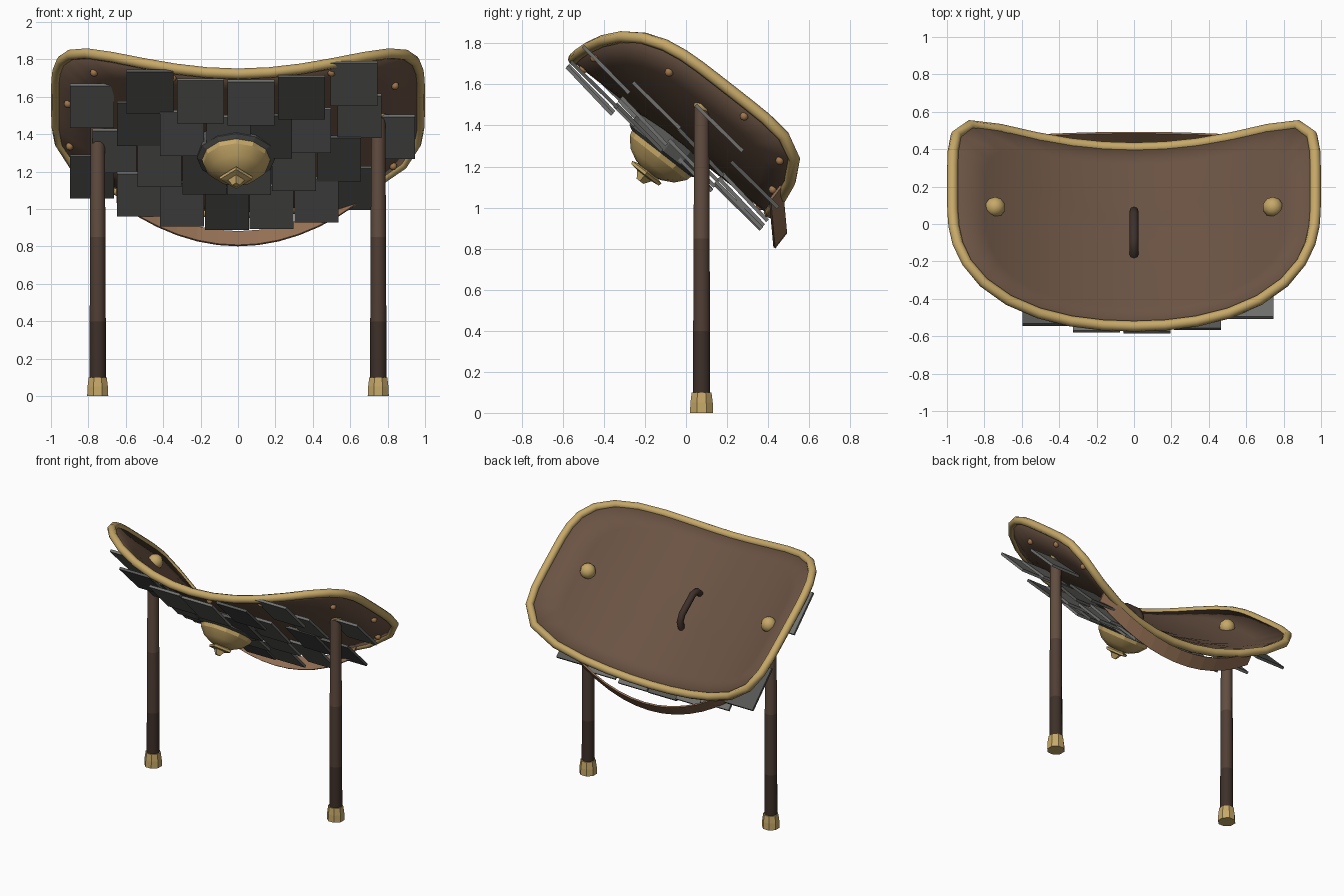
import bpy, bmesh, math
from mathutils import Vector, Matrix

if "Cube" in bpy.data.objects:
    bpy.data.objects.remove(bpy.data.objects["Cube"])

TILT = math.radians(38)
C = Vector((0, -0.07, 1.35))                              # shield centre
V = Vector((0, math.cos(TILT), -math.sin(TILT)))          # down the slope
N = Vector((0, math.sin(TILT), math.cos(TILT)))           # out of the back
R, A, B = 1.52, 1.052, 0.605                              # bend radius, half sizes


def mat(name, r, g, b):
    m = bpy.data.materials.new(name)
    lin = [((c / 255 + 0.055) / 1.055) ** 2.4 for c in (r, g, b)]
    m.diffuse_color = (*lin, 1)
    m.use_nodes = True
    m.node_tree.nodes["Principled BSDF"].inputs["Base Color"].default_value = m.diffuse_color
    return m


LEATHER = mat("leather brown", 106, 83, 67)
STRAP = mat("strap tan", 148, 112, 84)
GOLD = mat("brass", 198, 168, 104)
COPPER = mat("copper", 160, 118, 76)
GREY = mat("plate grey", 112, 112, 110)
DARK = mat("dark plate grey", 86, 86, 84)
WOOD = mat("leg brown", 98, 77, 64)
WOOD_MID = mat("leg mid brown", 80, 62, 52)
WOOD_LOW = mat("leg dark brown", 62, 48, 41)


def P(x, v, w=0):
    return C + Vector((x, 0, 0)) + V * v + N * w


def bend(x):
    return R - math.sqrt(R * R - x * x)


def finish(name, bm, mats, smooth=None):
    bmesh.ops.recalc_face_normals(bm, faces=bm.faces)
    me = bpy.data.meshes.new(name)
    bm.to_mesh(me)
    bm.free()
    for m in mats:
        me.materials.append(m)
    ob = bpy.data.objects.new(name, me)
    bpy.context.collection.objects.link(ob)
    if smooth:
        bpy.ops.object.select_all(action='DESELECT')
        ob.select_set(True)
        bpy.context.view_layer.objects.active = ob
        bpy.ops.object.shade_smooth_by_angle(angle=math.radians(smooth))
    return ob


def loft(name, rings, mats, closed=False, caps=True, smooth=None):
    """Skin a list of point rings."""
    bm = bmesh.new()
    vs = [[bm.verts.new(p) for p in r] for r in rings]
    n = len(vs[0])
    for i in range(len(vs) if closed else len(vs) - 1):
        a, b = vs[i], vs[(i + 1) % len(vs)]
        for j in range(n):
            bm.faces.new((a[j], a[(j + 1) % n], b[(j + 1) % n], b[j]))
    if caps and not closed:
        bm.faces.new(vs[0])
        bm.faces.new(vs[-1])
    return finish(name, bm, mats, smooth)


def tube(name, path, r, sides, mats, closed=False, smooth=50):
    rings = []
    for i, p in enumerate(path):
        a = path[i - 1] if closed or i else p
        b = path[(i + 1) % len(path)] if closed or i < len(path) - 1 else p
        t = (b - a).normalized()
        u = N - t * N.dot(t)
        u = u.normalized() if u.length > 0.05 else V
        s = t.cross(u)
        rings.append([p + (u * math.cos(k) + s * math.sin(k)) * r
                      for k in (2 * math.pi * j / sides for j in range(sides))])
    return loft(name, rings, mats, closed, True, smooth)


def turned(name, profile, sides, mats, place, start=0, smooth=None):
    """Turned form; place(x, y, h) gives the world position."""
    return loft(name, [[place(r * math.cos(k), r * math.sin(k), h)
                        for k in (start + 2 * math.pi * j / sides for j in range(sides))]
                       for r, h in profile], mats, smooth=smooth)


def ball(name, centre, r, m, seg=10):
    bm = bmesh.new()
    bmesh.ops.create_uvsphere(bm, u_segments=seg, v_segments=6, radius=r,
                              matrix=Matrix.Translation(centre))
    return finish(name, bm, [m], 50)


# Outline: rounded rectangle, squarer along the lower edge
SEG = 40


def outline(i, scale=1.0):
    t = 2 * math.pi * i / SEG
    c, s = math.cos(t), math.sin(t)
    n = 6 if s > 0 else 3.2
    q = scale / (abs(c) ** n + abs(s) ** n) ** (1 / n)
    a, v = A * c * q, B * s * q
    return P(R * math.sin(a / R), v, R * (1 - math.cos(a / R)))


# Bent shield body
bm = bmesh.new()
mid = bm.verts.new(P(0, 0))
prev = None
for k in range(1, 6):
    ring = [bm.verts.new(outline(i, k / 5)) for i in range(SEG)]
    for i in range(SEG):
        j = (i + 1) % SEG
        bm.faces.new((prev[i], prev[j], ring[j], ring[i]) if prev else (mid, ring[j], ring[i]))
    prev = ring
body = finish("shield_body", bm, [LEATHER], 40)
sol = body.modifiers.new("thickness", 'SOLIDIFY')
sol.thickness, sol.offset = 0.025, 0

# Brass rim
tube("shield_rim", [outline(i) for i in range(SEG)], 0.029, 8, [GOLD], True)

# Overlapping plates: slope position, x positions
rows = [(-0.45, (-0.47, -0.20, 0.07, 0.34, 0.62)),
        (-0.15, (-0.78, -0.53, -0.30, -0.05, 0.17, 0.38, 0.65)),
        (0.16, (-0.66, -0.42, -0.18, 0.06, 0.30, 0.54, 0.83)),
        (0.465, (-0.78, -0.53, -0.30, -0.06, 0.18, 0.42, 0.63))]
for r, (v, xs) in enumerate(rows):
    for c, x in enumerate(xs):
        tilt = math.radians(-45.5 - (c % 3 - 1))
        m = (Matrix.Translation(P(x, v, bend(x) - 0.075)) @ Matrix.Rotation(tilt, 4, 'X')
             @ Matrix.Diagonal((0.25 if r == 0 else 0.235, 0.32, 0.018, 1)))
        bm = bmesh.new()
        bmesh.ops.create_cube(bm, size=1, matrix=m)
        finish(f"plate_{r}_{c}", bm, [DARK if (c * 2 + r) % 3 == 0 else GREY])

# Boss: dark collar, dome, four-sided tip
def on_boss(x, y, h):
    return P(x - 0.01, y + 0.015, -h)


turned("boss_collar", [(0.21, 0.0), (0.21, 0.085), (0.18, 0.10)], 12, [DARK], on_boss)
dome = [(0.19 * math.cos(t), 0.07 + 0.145 * math.sin(t))
        for t in (math.radians(d) for d in (0, 22, 45, 66, 84))]
turned("boss_dome", dome, 12, [GOLD], on_boss, smooth=25)
turned("boss_tip", [(0.03, 0.195), (0.09, 0.215), (0.085, 0.23), (0.045, 0.235), (0.02, 0.27)],
       4, [GOLD], on_boss)

# Studs on the front face
studs = [(0.50, -0.53), (0.84, -0.20), (0.92, 0.22), (0.83, 0.49), (0.58, 0.55), (0.12, -0.54),
         (-0.35, -0.54), (-0.77, -0.37), (-0.91, 0.02), (-0.90, 0.38), (-0.71, 0.55), (-0.2, 0.55)]
for i, (x, v) in enumerate(studs):
    ball(f"stud_{i}", P(x, v, bend(x) - 0.018), 0.021, COPPER, 8)

# Grip on the back
tube("grip", [P(0, v, w) for v, w in
              ((-0.13, 0.0), (-0.12, 0.06), (-0.08, 0.085), (0.08, 0.085), (0.13, 0.06), (0.15, 0.0))],
     0.024, 8, [WOOD_LOW])

# Strap hanging below the lower edge
rings = []
for i in range(13):
    s = i / 6 - 1
    x, v, w = 0.65 * s, 0.57 + 0.16 * (1 - s * s), -0.075 + 0.17 * s * s
    rings.append([P(x, v - 0.006, w - 0.047), P(x, v + 0.006, w - 0.047),
                  P(x, v + 0.006, w + 0.047), P(x, v - 0.006, w + 0.047)])
loft("strap", rings, [STRAP])

# Legs with brass feet and knobs; wood darkens towards the foot
for side, x0 in (("left", -0.75), ("right", 0.75)):
    def at_leg(x, y, h):
        return Vector((x0 + x, 0.076 + y, h))
    leg = turned(f"{side}_leg", [(0.044, 0.05), (0.043, 0.4), (0.041, 0.85), (0.038, 1.49)], 10,
                 [WOOD, WOOD_MID, WOOD_LOW], at_leg, smooth=50)
    for f in leg.data.polygons:
        z = f.center.z
        f.material_index = 2 if z < 0.4 else 1 if z < 0.85 else 0
    turned(f"{side}_foot", [(0.061, 0.0), (0.059, 0.05), (0.052, 0.10)], 8, [GOLD], at_leg,
           start=math.pi / 8)
    ball(f"{side}_knob", (x0 * 0.99, 0.09, 1.505), 0.055, GOLD)
